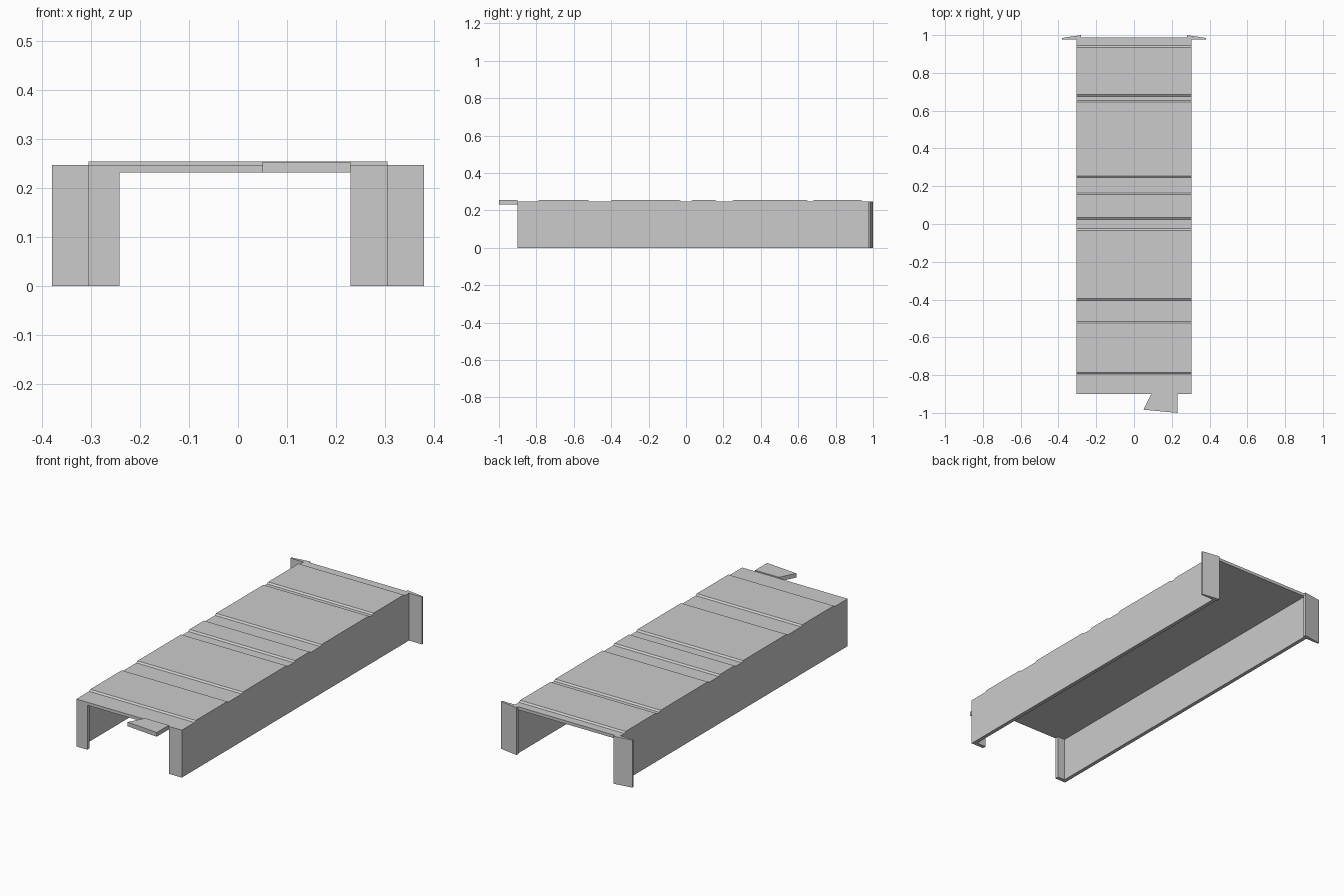
import bpy

if "Cube" in bpy.data.objects:
    bpy.data.objects.remove(bpy.data.objects["Cube"])


def prism(name, pts, lo, hi, axis):
    """Extrude a polygon along 'z' (pts are x,y) or along 'x' (pts are y,z)."""
    def place(p, t):
        return (p[0], p[1], t) if axis == 'z' else (t, p[0], p[1])
    n = len(pts)
    verts = [place(p, lo) for p in pts] + [place(p, hi) for p in pts]
    faces = [tuple(range(n))[::-1], tuple(range(n, 2 * n))]
    faces += [(i, (i + 1) % n, n + (i + 1) % n, n + i) for i in range(n)]
    # Keep normals outward whichever way the outline was drawn
    area = sum(pts[i][0] * pts[(i + 1) % n][1] - pts[(i + 1) % n][0] * pts[i][1]
               for i in range(n))
    if area < 0:
        faces = [f[::-1] for f in faces]
    mesh = bpy.data.meshes.new(name)
    mesh.from_pydata(verts, [], faces)
    obj = bpy.data.objects.new(name, mesh)
    bpy.context.collection.objects.link(obj)
    return obj


W, FRONT, BACK = 0.305, -0.9, 0.988
UNDER, LOW, TOP = 0.232, 0.248, 0.255
WALL = 0.02

# Roof slab: stepped side profile with raised panels
panels = [(-0.79, -0.52), (-0.40, -0.03), (0.03, 0.16), (0.25, 0.65), (0.68, 0.94)]
profile = [(FRONT, UNDER), (FRONT, LOW)]
for a, b in panels:
    profile += [(a - 0.005, LOW), (a + 0.005, TOP), (b - 0.005, TOP), (b + 0.005, LOW)]
profile += [(BACK, LOW), (BACK, UNDER)]
prism("roof", profile, -W, W, 'x')

# Side walls, each with a narrow return lip at the front, and flared back flanges
for side, label, lip in ((-1, "left", 0.242), (1, "right", 0.23)):
    outline = [(W, FRONT), (W, BACK - 0.005), (W - WALL, BACK - 0.005),
               (W - WALL, FRONT + WALL), (lip, FRONT + WALL), (lip, FRONT)]
    prism(label + "_wall", [(side * x, y) for x, y in outline], 0, UNDER, 'z')
    flange = [(0.28, 1.0), (0.38, 0.985), (0.38, 0.977), (0.305, 0.977), (0.28, 0.985)]
    prism(label + "_back_flange", [(side * x, y) for x, y in flange], 0, LOW, 'z')

# Skewed tongue projecting from the front edge of the roof
prism("front_tongue", [(0.092, FRONT), (0.05, -0.983), (0.23, -1.0), (0.23, FRONT)],
      UNDER, 0.254, 'z')
